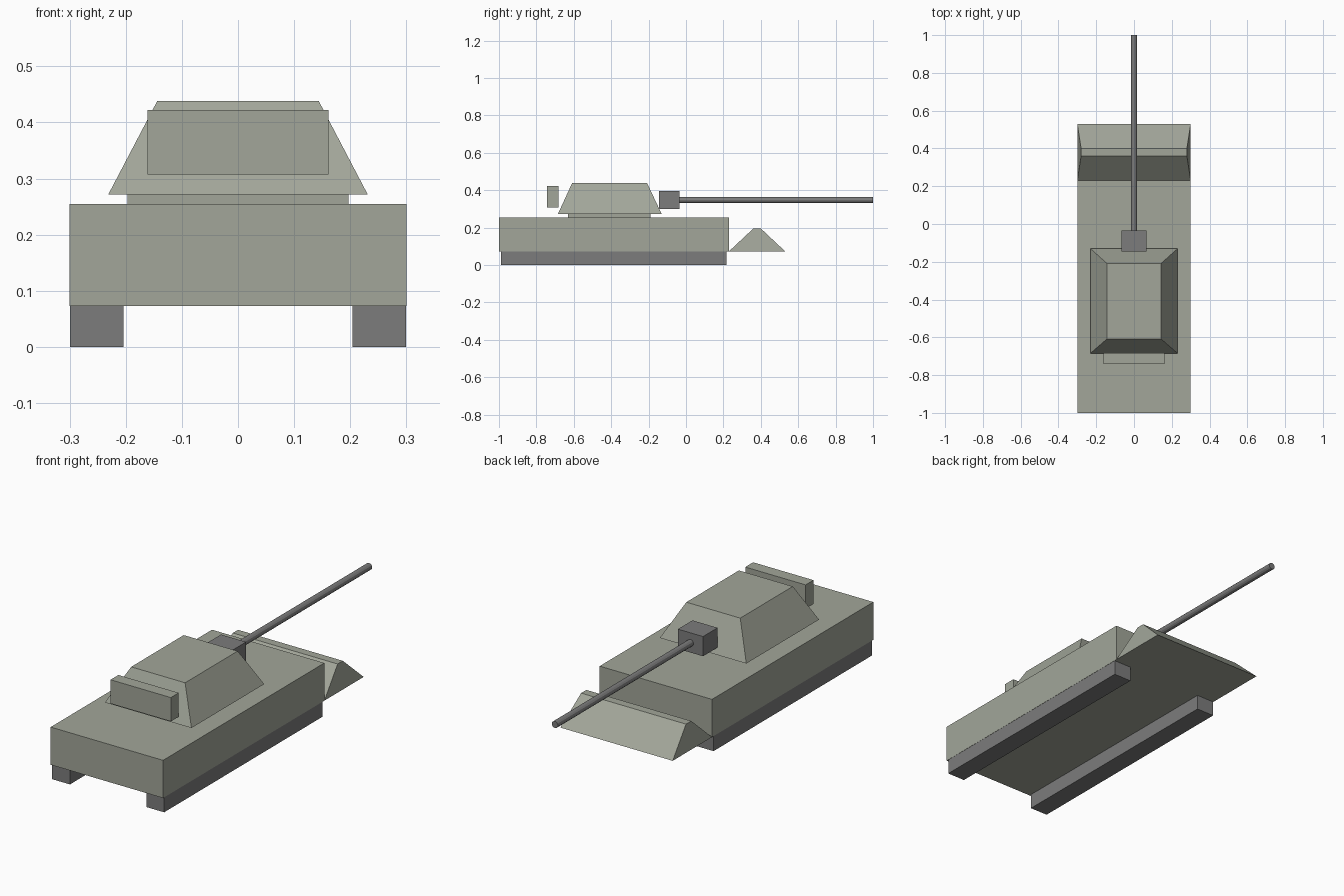
import bpy
import bmesh
from math import pi
from mathutils import Matrix, Vector

cube = bpy.data.objects.get("Cube")
if cube:
    bpy.data.objects.remove(cube, do_unlink=True)


def make_material(name, colour):
    mat = bpy.data.materials.new(name)
    mat.use_nodes = True
    mat.diffuse_color = colour
    mat.node_tree.nodes["Principled BSDF"].inputs["Base Color"].default_value = colour
    return mat


olive = make_material("olive grey", (0.36, 0.38, 0.32, 1))
steel = make_material("dark steel", (0.20, 0.20, 0.20, 1))


def finish(bm, name, mat):
    bmesh.ops.recalc_face_normals(bm, faces=bm.faces)
    mesh = bpy.data.meshes.new(name)
    bm.to_mesh(mesh)
    bm.free()
    mesh.materials.append(mat)
    obj = bpy.data.objects.new(name, mesh)
    bpy.context.collection.objects.link(obj)
    return obj


def block(name, mat, x, y, z, top_x=None, top_y=None):
    """Box between (min, max) ranges; top_x and top_y taper its upper face."""
    bm = bmesh.new()
    bmesh.ops.create_cube(bm, size=2)
    for v in bm.verts:
        upper = v.co.z > 0
        xr = top_x if upper and top_x else x
        yr = top_y if upper and top_y else y
        v.co = Vector((xr[v.co.x > 0], yr[v.co.y > 0], z[upper]))
    return finish(bm, name, mat)


# Hull and sloped nose
block("hull", olive, (-0.3, 0.3), (-1, 0.23), (0.073, 0.255))
block("nose_wedge", olive, (-0.3, 0.3), (0.23, 0.53), (0.073, 0.195),
      (-0.28, 0.28), (0.36, 0.40))

# Tracks, mirrored left and right
for side, inner, outer in (("left", 0.204, 0.299), ("right", -0.299, -0.204)):
    block(side + "_track", steel, (inner, outer), (-0.99, 0.217), (0, 0.08))

# Turret with its base and stowage box
block("turret_base", olive, (-0.197, 0.197), (-0.63, -0.19), (0.25, 0.275))
block("turret", olive, (-0.231, 0.231), (-0.685, -0.13), (0.272, 0.438),
      (-0.144, 0.144), (-0.609, -0.208))
block("stowage_box", olive, (-0.161, 0.161), (-0.742, -0.682), (0.307, 0.422))

# Gun mount and barrel
block("gun_mount", steel, (-0.067, 0.067), (-0.145, -0.034), (0.30, 0.395))
start, end = -0.09, 1.0
bm = bmesh.new()
bmesh.ops.create_cone(
    bm, cap_ends=True, segments=12, radius1=0.0165, radius2=0.0165, depth=end - start,
    matrix=Matrix.Translation((0, (start + end) / 2, 0.347)) @ Matrix.Rotation(-pi / 2, 4, "X"))
finish(bm, "gun_barrel", steel)
